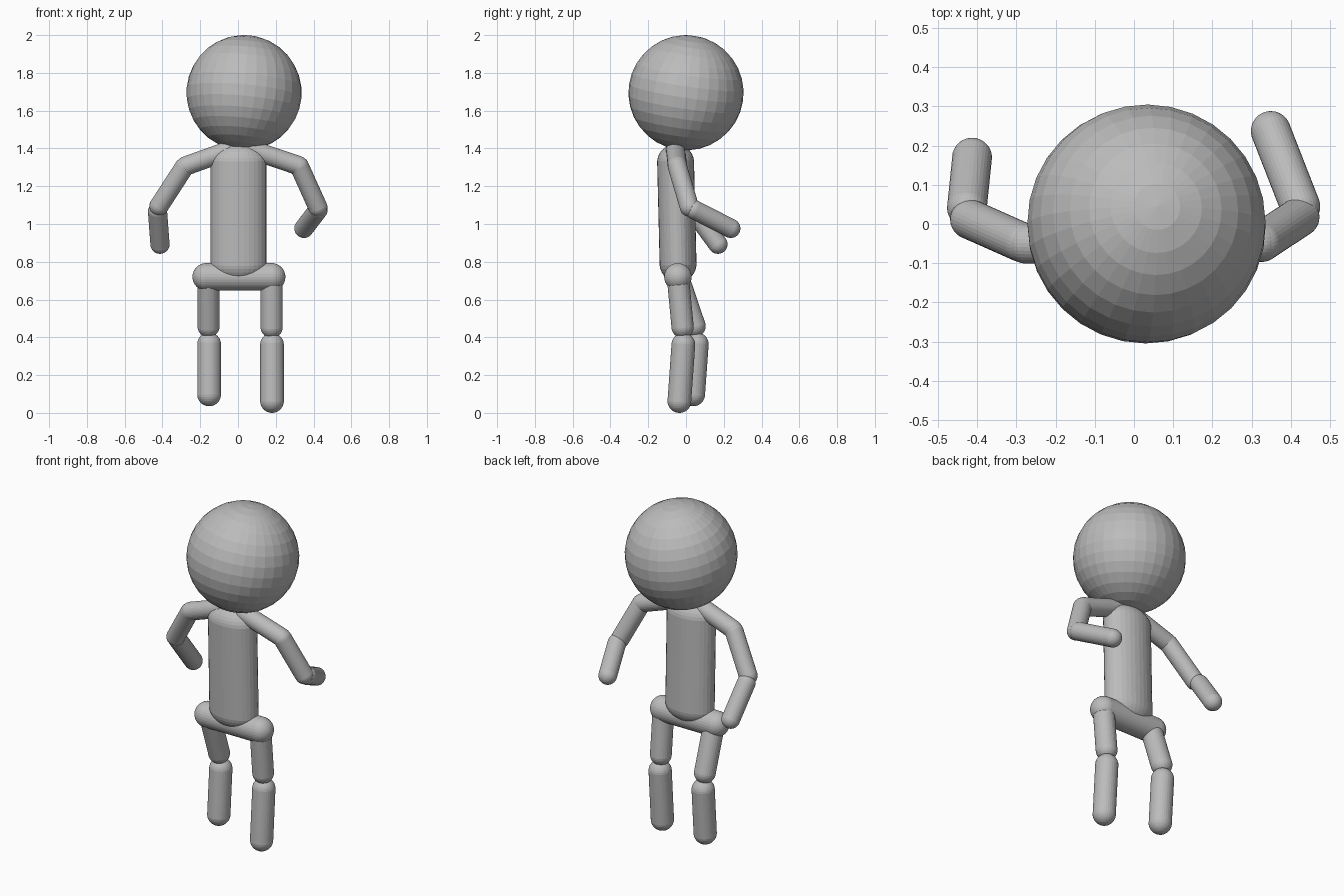
import bpy
import bmesh
from mathutils import Matrix, Vector

if "Cube" in bpy.data.objects:
    bpy.data.objects.remove(bpy.data.objects["Cube"], do_unlink=True)

# One plain grey for the whole figure
grey = bpy.data.materials.new("plain_grey")
grey.use_nodes = True
grey.diffuse_color = (0.5, 0.5, 0.5, 1)
grey.node_tree.nodes["Principled BSDF"].inputs["Base Color"].default_value = (0.5, 0.5, 0.5, 1)


def finish(name, bm):
    mesh = bpy.data.meshes.new(name)
    bm.to_mesh(mesh)
    bm.free()
    mesh.materials.append(grey)
    obj = bpy.data.objects.new(name, mesh)
    bpy.context.collection.objects.link(obj)
    return obj


def aim(direction):
    return Vector((0, 0, 1)).rotation_difference(Vector(direction)).to_matrix().to_4x4()


def capsule(name, start, end, radius, widen=1.0):
    """Round-ended rod between two cap centres; widen stretches it in x."""
    a, b = Vector(start), Vector(end)
    half = (b - a).length / 2
    bm = bmesh.new()
    # An odd ring count leaves a straight band to stretch at the middle
    bmesh.ops.create_uvsphere(bm, u_segments=32, v_segments=17, radius=radius)
    for v in bm.verts:
        v.co.z += half if v.co.z > 0 else -half
        v.co.x *= widen
    bm.transform(Matrix.Translation((a + b) / 2) @ aim(b - a))
    return finish(name, bm)


# Head, tipped slightly back and to the left
bm = bmesh.new()
bmesh.ops.create_uvsphere(bm, u_segments=32, v_segments=16, radius=0.305)
bm.transform(Matrix.Translation((0.032, 0, 1.695)) @ aim((0.09, 0.15, 1)))
finish("head", bm)

# Trunk
capsule("torso", (0.003, -0.042, 0.79), (0.003, -0.055, 1.325), 0.098, 1.51)
capsule("hips", (-0.168, -0.043, 0.72), (0.178, -0.043, 0.72), 0.073)

# Each limb: inner and outer cap centres of every segment
ARM, THIGH, SHIN = 0.051, 0.059, 0.063
limbs = {
    "left_shoulder": ((0.08, -0.055, 1.39), (0.318, -0.046, 1.31), ARM),
    "left_upper_arm": ((0.325, -0.046, 1.305), (0.422, 0.018, 1.09), ARM),
    "left_forearm": ((0.424, 0.045, 1.075), (0.349, 0.237, 0.977), ARM),
    "right_shoulder": ((-0.06, -0.055, 1.385), (-0.275, -0.05, 1.308), ARM),
    "right_upper_arm": ((-0.285, -0.047, 1.3), (-0.418, 0.012, 1.095), ARM),
    "right_forearm": ((-0.426, 0.042, 1.065), (-0.413, 0.169, 0.893), ARM),
    "left_thigh": ((0.178, -0.043, 0.72), (0.178, -0.018, 0.455), THIGH),
    "left_shin": ((0.18, -0.014, 0.36), (0.18, -0.035, 0.063), SHIN),
    "right_thigh": ((-0.156, -0.043, 0.72), (-0.156, 0.045, 0.46), THIGH),
    "right_shin": ((-0.153, 0.057, 0.363), (-0.153, 0.038, 0.098), SHIN),
}
for name, (start, end, radius) in limbs.items():
    capsule(name, start, end, radius)
